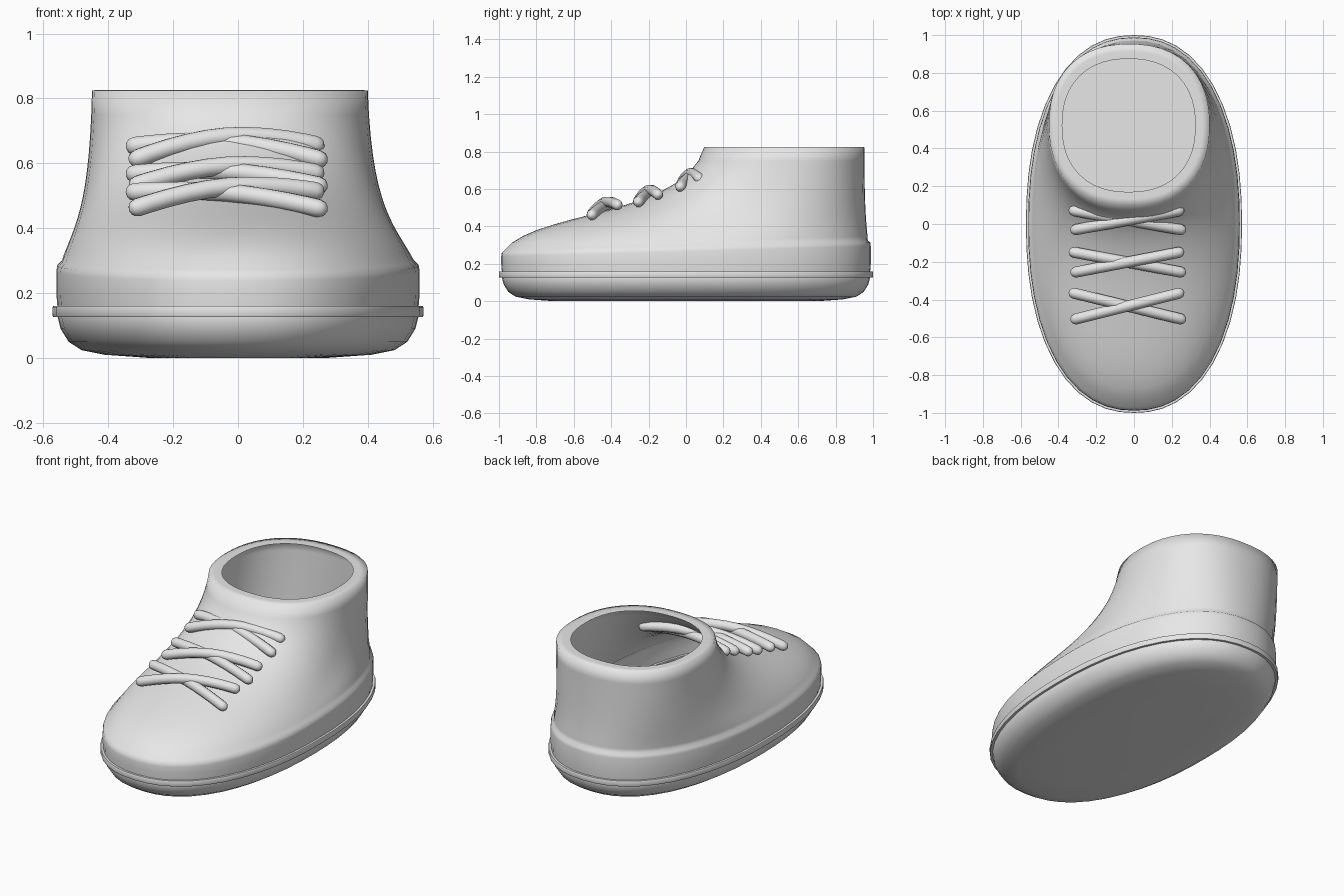
import bpy
import bmesh
import math
from mathutils import Vector

if "Cube" in bpy.data.objects:
    bpy.data.objects.remove(bpy.data.objects["Cube"], do_unlink=True)

SEGMENTS = 48

grey = bpy.data.materials.new("light grey")
grey.use_nodes = True
grey.diffuse_color = (0.8, 0.8, 0.8, 1)
grey.node_tree.nodes["Principled BSDF"].inputs["Base Color"].default_value = (0.8, 0.8, 0.8, 1)


def oval(cx, cy, rx, ry, power):
    """Rounded closed outline, starting at +x."""
    points = []
    for i in range(SEGMENTS):
        a = 2 * math.pi * i / SEGMENTS
        c, s = math.cos(a), math.sin(a)
        k = (abs(c) ** power + abs(s) ** power) ** (-1 / power)
        points.append(Vector((cx + rx * c * k, cy + ry * s * k, 0)))
    return points


def footprint(scale, height):
    """Sole outline with an even inset; height is a number or a function of y."""
    inset = 1 - scale
    ring = oval(0, 0, 0.572 - inset, 1 - inset, 2.25)
    for p in ring:
        p.z = height(p.y) if callable(height) else height
    return ring


def loft(name, rings, cap_start=False, cap_end=False, close=False, angle=40):
    bm = bmesh.new()
    rows = [[bm.verts.new(p) for p in ring] for ring in rings]
    pairs = list(zip(rows, rows[1:]))
    if close:
        pairs.append((rows[-1], rows[0]))
    for low, high in pairs:
        for i in range(SEGMENTS):
            j = (i + 1) % SEGMENTS
            bm.faces.new((low[i], low[j], high[j], high[i]))
    if cap_start:
        bm.faces.new(rows[0][::-1])
    if cap_end:
        bm.faces.new(rows[-1])
    mesh = bpy.data.meshes.new(name)
    bm.to_mesh(mesh)
    bm.free()
    obj = bpy.data.objects.new(name, mesh)
    bpy.context.collection.objects.link(obj)
    mesh.materials.append(grey)
    bpy.ops.object.select_all(action="DESELECT")
    obj.select_set(True)
    bpy.context.view_layer.objects.active = obj
    bpy.ops.object.shade_smooth_by_angle(angle=math.radians(angle))
    return obj


# Sole with a rounded lower edge and a flat insole on top
loft("sole", [footprint(s, z) for s, z in (
    (0.7, 0), (0.84, 0.01), (0.91, 0.024), (0.95, 0.05),
    (0.975, 0.09), (0.985, 0.13), (0.98, 0.15))], True, True)

# Thin welt around the sole
loft("welt", [footprint(s, z) for s, z in (
    (0.97, 0.127), (0.998, 0.127), (1, 0.132),
    (1, 0.155), (0.998, 0.16), (0.97, 0.16))], close=True)


# Upper: side band, then a sweep from the band edge to the ankle collar
def band_top(y):
    return 0.282 + 0.028 * y


rings = [footprint(0.984, 0.15), footprint(0.988, 0.2),
         footprint(0.988, lambda y: band_top(y) - 0.015),
         footprint(0.985, lambda y: band_top(y) + 0.004)]
start = footprint(0.972, lambda y: band_top(y) + 0.016)
collar = oval(-0.025, 0.525, 0.425, 0.428, 2.3)
STEPS = 14
for k in range(STEPS + 1):
    t = k / STEPS
    ring = []
    for a, b in zip(start, collar):
        b = Vector((b.x, b.y, 0.825))
        front = max(0, -a.y) ** 1.5
        h0 = a.lerp(b, 0.4 - 0.27 * front)
        h0.z = a.z + 0.11 + 0.11 * front
        h1 = a.lerp(b, 0.91)
        h1.z = 0.45
        u = 1 - t
        ring.append(a * u**3 + h0 * 3 * u * u * t + h1 * 3 * u * t * t + b * t**3)
    rings.append(ring)
for r in (0.39, 0.352):
    rim = oval(-0.028, 0.522, r, r, 2.3)
    rings.append([Vector((p.x, p.y, 0.826)) for p in rim])
loft("upper", rings, angle=120)


# Crossed laces: rounded tubes arched over the instep
def lace(name, begin, finish, peak):
    curve = bpy.data.curves.new(name, "CURVE")
    curve.dimensions = "3D"
    curve.bevel_depth = 0.029
    curve.bevel_resolution = 3
    curve.use_fill_caps = True
    spline = curve.splines.new("POLY")
    ends = [0, 0.007, 0.02, 0.045]
    ts = ends + [0.1 * i for i in range(1, 10)] + [1 - e for e in reversed(ends)]
    spline.points.add(len(ts) - 1)
    middle_z = (begin.z + finish.z) / 2
    for point, t in zip(spline.points, ts):
        p = begin.lerp(finish, t)
        p.z += (peak - middle_z) * (1 - abs(2 * t - 1) ** 1.8)
        edge = min(1, min(t, 1 - t) / 0.045)
        point.co = (*p, 1)
        point.radius = max(0.15, math.sqrt(1 - (1 - edge) ** 2))
    spline.use_smooth = True
    obj = bpy.data.objects.new(name, curve)
    bpy.context.collection.objects.link(obj)
    curve.materials.append(grey)


# back y, back z, front y, front z, peak z
ROWS = {"upper": (0.075, 0.65, -0.035, 0.605, 0.675),
        "middle": (-0.145, 0.565, -0.26, 0.525, 0.585),
        "lower": (-0.36, 0.51, -0.51, 0.455, 0.52)}
for row, (yb, zb, yf, zf, peak) in ROWS.items():
    lace(row + "_lace_under", Vector((-0.345, yb, zb)), Vector((0.275, yf, zf)), peak - 0.01)
    lace(row + "_lace_over", Vector((-0.335, yf, zf)), Vector((0.265, yb, zb)), peak + 0.008)
